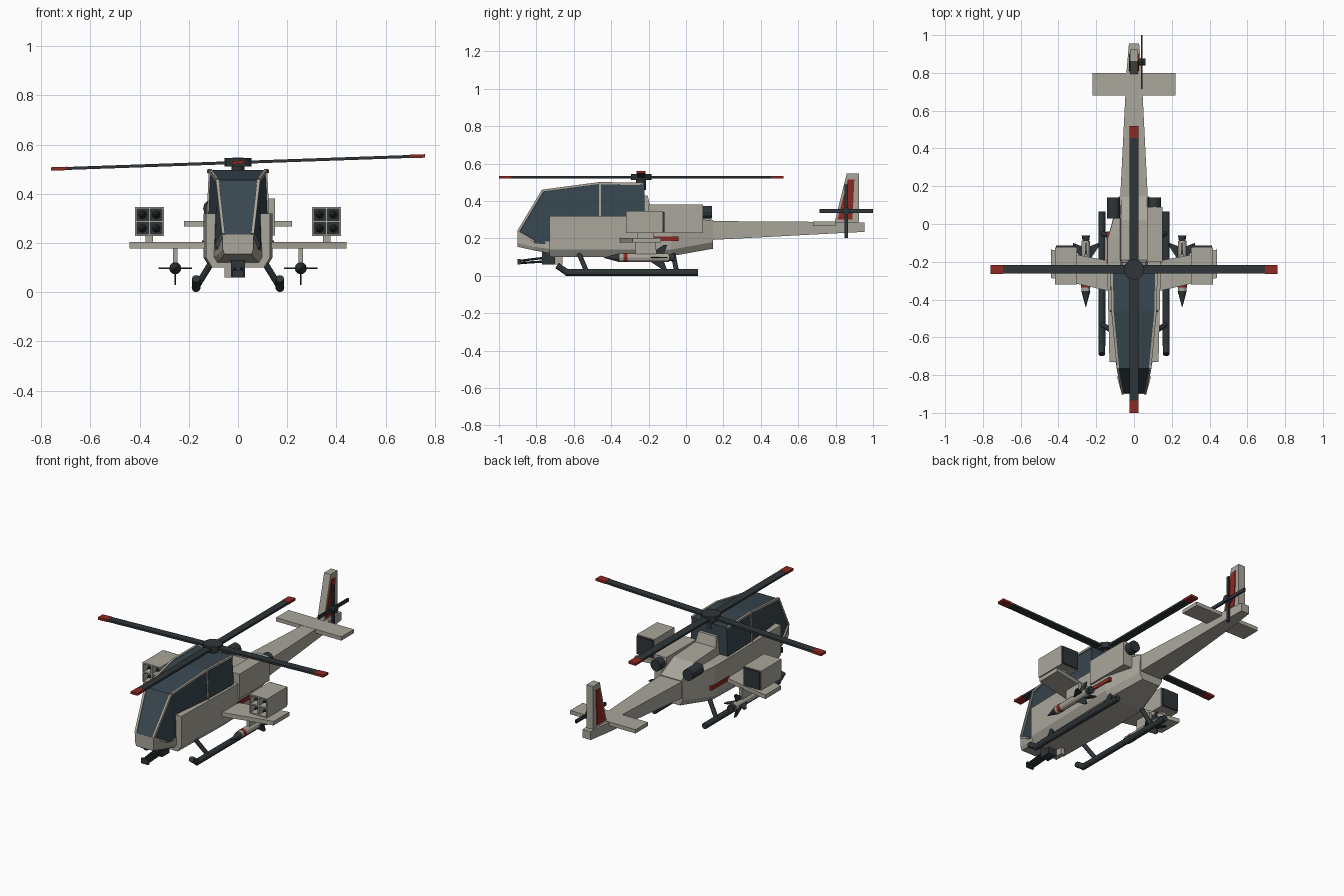
import bpy, bmesh, math
from mathutils import Vector, Matrix

if "Cube" in bpy.data.objects:
    bpy.data.objects.remove(bpy.data.objects["Cube"])


def material(name, rgb):
    m = bpy.data.materials.new(name)
    m.diffuse_color = (*rgb, 1)
    m.use_nodes = True
    m.node_tree.nodes["Principled BSDF"].inputs["Base Color"].default_value = m.diffuse_color
    return m


GREY = material("grey_paint", (0.40, 0.38, 0.33))
DARK = material("dark_metal", (0.028, 0.036, 0.040))
GLASS = material("tinted_glass", (0.040, 0.062, 0.078))
RED = material("red_paint", (0.27, 0.022, 0.016))


def finish(name, bm, mat):
    bmesh.ops.recalc_face_normals(bm, faces=bm.faces)
    me = bpy.data.meshes.new(name)
    bm.to_mesh(me)
    bm.free()
    me.materials.append(mat)
    ob = bpy.data.objects.new(name, me)
    bpy.context.collection.objects.link(ob)
    return ob


def box(name, x, y, z, mat, matrix=None):
    """Box from (min, max) ranges."""
    bm = bmesh.new()
    c = [(a[0] + a[1]) / 2 for a in (x, y, z)]
    s = [abs(a[1] - a[0]) for a in (x, y, z)]
    bmesh.ops.create_cube(bm, size=1, matrix=Matrix.Translation(c) @ Matrix.Diagonal((*s, 1)))
    if matrix:
        bm.transform(matrix)
    return finish(name, bm, mat)


def rod(name, a, b, r, mat, r2=None, sides=12):
    """Cylinder or cone between two points."""
    a, b = Vector(a), Vector(b)
    d = b - a
    bm = bmesh.new()
    rot = d.to_track_quat('Z', 'Y').to_matrix().to_4x4()
    if sides == 4:
        rot = rot @ Matrix.Rotation(math.pi / 4, 4, 'Z')
    bmesh.ops.create_cone(bm, cap_ends=True, segments=sides, radius1=r,
                          radius2=r if r2 is None else r2, depth=d.length,
                          matrix=Matrix.Translation((a + b) / 2) @ rot)
    return finish(name, bm, mat)


def loft(name, sections, mat):
    """Skin mirrored half-sections: (y, [(x, z), ...] from bottom to top)."""
    bm = bmesh.new()
    rings = []
    for y, pts in sections:
        full = pts + [(-x, z) for x, z in reversed(pts)]
        rings.append([bm.verts.new((x, y, z)) for x, z in full])
    n = len(rings[0])
    for p, q in zip(rings, rings[1:]):
        for i in range(n):
            j = (i + 1) % n
            bm.faces.new((p[i], p[j], q[j], q[i]))
    bm.faces.new(rings[0])
    bm.faces.new(rings[-1])
    return finish(name, bm, mat)


def prism(name, pts, lo, hi, axis, mat):
    """Extrude a 2D outline along x (outline y,z) or z (outline x,y)."""
    bm = bmesh.new()
    put = (lambda p, t: (t, *p)) if axis == 'x' else (lambda p, t: (*p, t))
    a = [bm.verts.new(put(p, lo)) for p in pts]
    b = [bm.verts.new(put(p, hi)) for p in pts]
    bm.faces.new(a)
    bm.faces.new(b)
    for i in range(len(pts)):
        j = (i + 1) % len(pts)
        bm.faces.new((a[i], a[j], b[j], b[i]))
    return finish(name, bm, mat)


# Fuselage, nose and tail boom
loft("hull", [
    (-0.73, [(0.105, 0.10), (0.13, 0.14), (0.13, 0.32)]),
    (-0.30, [(0.115, 0.10), (0.14, 0.14), (0.14, 0.32)]),
    (-0.08, [(0.115, 0.105), (0.14, 0.14), (0.14, 0.32)]),
    (0.145, [(0.06, 0.145), (0.08, 0.18), (0.075, 0.295)])], GREY)
loft("nose", [
    (-0.90, [(0.055, 0.155), (0.062, 0.175), (0.062, 0.235)]),
    (-0.81, [(0.07, 0.135), (0.08, 0.155), (0.08, 0.19)]),
    (-0.70, [(0.09, 0.115), (0.105, 0.14), (0.105, 0.18)])], GREY)
loft("engine_deck", [
    (-0.235, [(0.075, 0.30), (0.06, 0.43)]),
    (-0.205, [(0.075, 0.30), (0.06, 0.43)]),
    (-0.19, [(0.075, 0.30), (0.07, 0.37)]),
    (0.02, [(0.075, 0.28), (0.07, 0.36)]),
    (0.145, [(0.07, 0.27), (0.07, 0.297)])], GREY)
loft("tail_boom", [
    (0.10, [(0.075, 0.19), (0.075, 0.293)]),
    (0.80, [(0.04, 0.227), (0.04, 0.288)]),
    (0.955, [(0.027, 0.235), (0.027, 0.285)])], GREY)
box("engine_box", (0.07, 0.15), (-0.20, 0.09), (0.23, 0.38), GREY)

# Canopy glass with a frame along its edges
loft("canopy", [
    (-0.895, [(0.058, 0.18), (0.058, 0.235)]),
    (-0.765, [(0.092, 0.17), (0.083, 0.455)]),
    (-0.46, [(0.125, 0.20), (0.112, 0.497)]),
    (-0.222, [(0.13, 0.25), (0.117, 0.493)])], GLASS)
for s in (-1, 1):
    path = [(s * 0.06, -0.897, 0.235), (s * 0.085, -0.765, 0.455),
            (s * 0.114, -0.46, 0.495), (s * 0.119, -0.225, 0.491)]
    for a, b in zip(path, path[1:]):
        rod("canopy_rail", a, b, 0.009, GREY, sides=4)
    rod("canopy_post", path[2], (s * 0.122, -0.46, 0.31), 0.007, GREY, sides=4)
    rod("canopy_sill", path[0], (s * 0.084, -0.81, 0.185), 0.008, GREY, sides=4)

# Tail fin, stabiliser and tail rotor
fin = [(0.79, 0.27), (0.86, 0.548), (0.925, 0.548), (0.925, 0.27)]
prism("tail_fin", fin, -0.022, 0.022, 'x', GREY)
stripe = [(0.81, 0.30), (0.865, 0.515), (0.90, 0.515), (0.89, 0.30)]
prism("fin_stripe", stripe, -0.026, 0.026, 'x', RED)
box("stabiliser", (-0.22, 0.22), (0.68, 0.80), (0.267, 0.29), GREY)
rod("tail_rotor_hub", (0.02, 0.857, 0.346), (0.062, 0.857, 0.346), 0.02, DARK, sides=10)
box("tail_rotor_blade", (0.036, 0.046), (0.715, 1.0), (0.336, 0.356), DARK)
box("tail_rotor_blade", (0.036, 0.046), (0.847, 0.867), (0.203, 0.489), DARK)

# Main rotor, tilted slightly to one side
rod("rotor_mast", (0, -0.24, 0.46), (0, -0.24, 0.53), 0.026, DARK)
rod("rotor_hub", (0, -0.24, 0.511), (0, -0.24, 0.545), 0.055, DARK)
for i in range(4):
    m = (Matrix.Translation((0, -0.24, 0.527)) @ Matrix.Rotation(math.radians(-2), 4, 'Y')
         @ Matrix.Rotation(i * math.pi / 2, 4, 'Z'))
    box("rotor_blade", (0.03, 0.695), (-0.023, 0.023), (-0.006, 0.006), DARK, m)
    box("rotor_blade_tip", (0.695, 0.76), (-0.024, 0.024), (-0.007, 0.007), RED, m)

# Chin gun with twin barrels and ammunition box
box("gun_turret", (-0.028, 0.028), (-0.77, -0.70), (0.06, 0.13), DARK)
for x in (-0.015, 0.015):
    rod("gun_barrel", (x, -0.75, 0.097), (x, -0.89, 0.08), 0.006, DARK, sides=8)
    rod("gun_barrel", (x, -0.75, 0.077), (x, -0.89, 0.068), 0.006, DARK, sides=8)
box("gun_muzzle", (-0.024, 0.024), (-0.90, -0.885), (0.06, 0.09), DARK)
box("ammunition_box", (-0.055, -0.028), (-0.73, -0.66), (0.06, 0.12), GREY)

for s in (-1, 1):
    # Exhausts and side stripes
    rod("exhaust", (s * 0.108, 0.03, 0.34), (s * 0.108, 0.14, 0.34), 0.034, DARK)
    box("side_stripe", (s * 0.12, s * 0.146), (-0.21, -0.04), (0.187, 0.21), RED)

    # Landing skids
    rod("skid", (s * 0.17, -0.645, 0.018), (s * 0.17, 0.065, 0.018), 0.018, DARK)
    rod("skid_toe", (s * 0.17, -0.635, 0.018), (s * 0.17, -0.69, 0.055), 0.017, DARK)
    rod("skid_strut", (s * 0.105, -0.575, 0.125), (s * 0.17, -0.53, 0.02), 0.013, DARK)
    rod("skid_strut", (s * 0.105, -0.07, 0.125), (s * 0.17, -0.05, 0.02), 0.013, DARK)

    # Stub wing
    outline = [(s * 0.11, -0.36), (s * 0.44, -0.285), (s * 0.44, -0.135), (s * 0.11, -0.20)]
    prism("stub_wing", outline, 0.178, 0.203, 'z', GREY)

    # Rocket pod: grey shell, open cells, four rockets
    cx, cz = s * 0.36, 0.287
    box("pod_pylon", (cx - 0.015, cx + 0.015), (-0.26, -0.17), (0.20, 0.24), GREY)
    for d in (-0.055, 0, 0.055):
        box("pod_wall", (cx + d - 0.004, cx + d + 0.004), (-0.32, -0.125), (cz - 0.059, cz + 0.059), GREY)
        box("pod_shelf", (cx - 0.059, cx + 0.059), (-0.32, -0.125), (cz + d - 0.004, cz + d + 0.004), GREY)
    box("pod_core", (cx - 0.054, cx + 0.054), (-0.27, -0.115), (cz - 0.054, cz + 0.054), DARK)
    for dx in (-0.028, 0.028):
        for dz in (-0.028, 0.028):
            rod("rocket", (cx + dx, -0.27, cz + dz), (cx + dx, -0.315, cz + dz), 0.017, DARK, 0.004, 8)

    # Missile under the wing
    mx, mz = s * 0.255, 0.097
    box("missile_pylon", (mx - 0.01, mx + 0.01), (-0.27, -0.16), (mz + 0.01, 0.185), GREY)
    rod("missile_nose", (mx, -0.355, mz), (mx, -0.44, mz), 0.024, DARK, 0.001)
    rod("missile_body", (mx, -0.355, mz), (mx, -0.09, mz), 0.023, GREY)
    rod("missile_band", (mx, -0.335, mz), (mx, -0.312, mz), 0.0245, RED)
    rod("missile_nozzle", (mx, -0.09, mz), (mx, -0.062, mz), 0.017, DARK, 0.022)
    for k in range(4):
        f = prism("missile_fin", [(-0.20, 0.015), (-0.12, 0.068), (-0.10, 0.068), (-0.12, 0.015)],
                  -0.003, 0.003, 'x', DARK)
        f.data.transform(Matrix.Translation((mx, 0, mz)) @ Matrix.Rotation(k * math.pi / 2, 4, 'Y'))
